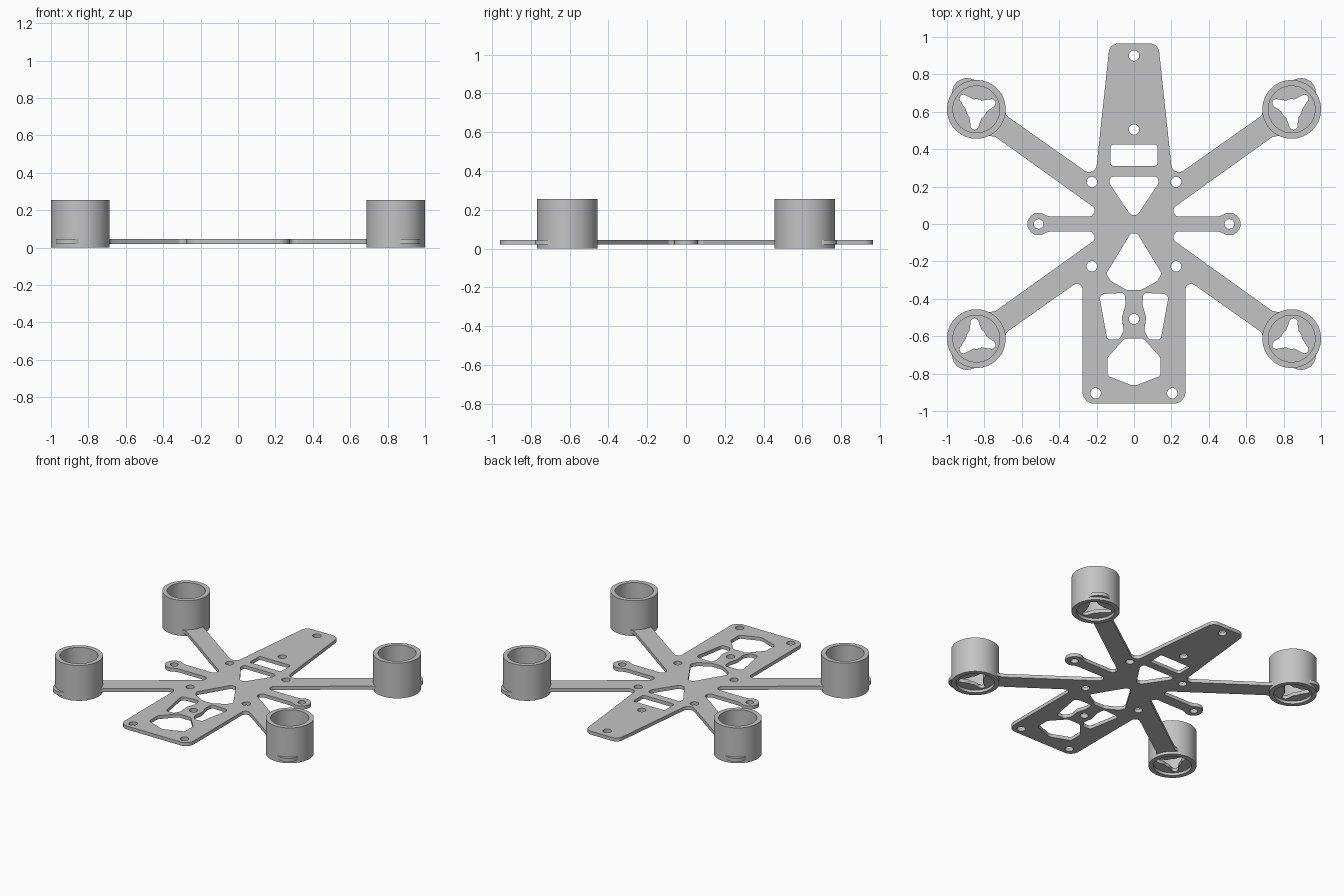
import bpy, bmesh, math
from mathutils import Vector

if "Cube" in bpy.data.objects:
    bpy.data.objects.remove(bpy.data.objects["Cube"])

grey = bpy.data.materials.new("carbon_grey")
grey.diffuse_color = (0.55, 0.55, 0.55, 1)
grey.use_nodes = True
grey.node_tree.nodes["Principled BSDF"].inputs["Base Color"].default_value = grey.diffuse_color

CX, CY = 0.843, 0.613          # motor cup centre
Z0, Z1 = 0.02, 0.045           # plate thickness range
MIRRORS = [(sx, sy) for sx in (1, -1) for sy in (1, -1)]


def arc(cx, cy, r, a0, a1, n):
    """Points on an arc, as (x, y, corner radius)."""
    return [(cx + r * math.cos(math.radians(a0 + (a1 - a0) * i / n)),
             cy + r * math.sin(math.radians(a0 + (a1 - a0) * i / n)), 0)
            for i in range(n + 1)]


def circle(x, y, r):
    return arc(x, y, r, 0, 345, 23)


def flip(points, sx, sy):
    return [(x * sx, y * sy, r) for x, y, r in points]


def symmetric(half):
    """Close a right-hand half outline with its mirror image."""
    return half + flip(half, -1, 1)[::-1]


def rounded(points, steps=6):
    """Round every corner that has a radius."""
    out, n = [], len(points)
    for i, (x, y, r) in enumerate(points):
        p = Vector((x, y))
        if r == 0:
            out.append(p)
            continue
        a = Vector(points[i - 1][:2]) - p
        b = Vector(points[(i + 1) % n][:2]) - p
        half = a.angle(b) / 2
        t = min(r / math.tan(half), 0.48 * a.length, 0.48 * b.length)
        a.normalize()
        b.normalize()
        rad = t * math.tan(half)
        c = p + (a + b).normalized() * (rad / math.sin(half))
        u, v = p + a * t - c, p + b * t - c
        out += [c + u.lerp(v, k / steps).normalized() * rad for k in range(steps + 1)]
    return out


def finish(obj):
    obj.data.materials.clear()
    obj.data.materials.append(grey)
    bpy.ops.object.select_all(action='DESELECT')
    obj.select_set(True)
    bpy.context.view_layer.objects.active = obj
    bpy.ops.object.shade_smooth_by_angle(angle=math.radians(35))


def plate(name, loops):
    """Flat plate from an outline and its holes."""
    cu = bpy.data.curves.new(name, 'CURVE')
    cu.dimensions, cu.fill_mode = '2D', 'BOTH'
    cu.extrude = (Z1 - Z0) / 2
    for loop in loops:
        pts = rounded(loop)
        s = cu.splines.new('POLY')
        s.points.add(len(pts) - 1)
        for sp, p in zip(s.points, pts):
            sp.co = (p.x, p.y, 0, 1)
        s.use_cyclic_u = True
    obj = bpy.data.objects.new(name, cu)
    bpy.context.collection.objects.link(obj)
    bpy.ops.object.select_all(action='DESELECT')
    obj.select_set(True)
    bpy.context.view_layer.objects.active = obj
    bpy.ops.object.convert(target='MESH')
    obj = bpy.context.object
    bm = bmesh.new()
    bm.from_mesh(obj.data)
    bmesh.ops.remove_doubles(bm, verts=bm.verts, dist=0.0001)
    bmesh.ops.translate(bm, verts=bm.verts, vec=(0, 0, (Z0 + Z1) / 2))
    bmesh.ops.recalc_face_normals(bm, faces=bm.faces)
    bm.to_mesh(obj.data)
    bm.free()
    finish(obj)


def cup(name, x, y):
    """Open tube that surrounds the arm end."""
    bm = bmesh.new()
    vs = [bm.verts.new(c) for c in ((0.157, 0, 0), (0.157, 0, 0.255),
                                    (0.125, 0, 0.255), (0.125, 0, 0))]
    es = [bm.edges.new((vs[i], vs[(i + 1) % 4])) for i in range(4)]
    bmesh.ops.spin(bm, geom=vs + es, cent=(0, 0, 0), axis=(0, 0, 1),
                   angle=math.tau, steps=72, use_duplicate=False)
    bmesh.ops.remove_doubles(bm, verts=bm.verts, dist=0.0001)
    bmesh.ops.recalc_face_normals(bm, faces=bm.faces)
    me = bpy.data.meshes.new(name)
    bm.to_mesh(me)
    bm.free()
    obj = bpy.data.objects.new(name, me)
    obj.location = (x, y, 0)
    bpy.context.collection.objects.link(obj)
    finish(obj)


# Arm end: upper edge, mount disc with outer tab, lower edge
arm = ([(0.679, 0.577, 0.04)] + arc(CX, CY, 0.14, 170, 110, 6)
       + arc(0.893, 0.70, 0.08, 140, -20, 14)
       + arc(CX, CY, 0.14, 10, -100, 10) + [(0.742, 0.467, 0.04)])

# Right half of the frame outline, from nose to tail
half = ([(0.13, 0.965, 0.05), (0.207, 0.245, 0.04)] + arm
        + [(0.146, 0.04, 0.03), (0.445, 0.04, 0.02)]
        + arc(0.51, 0, 0.06, 130, -130, 18)
        + [(0.445, -0.04, 0.02), (0.146, -0.04, 0.03)]
        + flip(arm, 1, -1)[::-1]
        + [(0.275, -0.292, 0.03), (0.275, -0.96, 0.06)])
loops = [symmetric(half)]

# Screw holes
loops += [circle(0, y, 0.028) for y in (0.9, 0.505, -0.508)]
for s in (1, -1):
    loops += [circle(s * x, y, r) for x, y, r in
              ((0.225, 0.225, 0.028), (0.225, -0.226, 0.028),
               (0.205, -0.905, 0.028), (0.51, 0, 0.026))]

# Central windows
loops += [symmetric(h) for h in (
    [(0.125, 0.425, 0.015), (0.125, 0.31, 0.015)],
    [(0.13, 0.253, 0.02), (0.13, 0.215, 0.03), (0.018, 0.048, 0.02)],
    [(0.018, -0.05, 0.02), (0.148, -0.265, 0.02), (0.125, -0.305, 0.02),
     (0.04, -0.352, 0.02)],
    [(0.05, -0.612, 0.03), (0.142, -0.715, 0.03), (0.142, -0.812, 0.02),
     (0.012, -0.862, 0.02)])]

# Side windows beside the rear boss
side = [(0.187, -0.375, 0.025), (0.05, -0.368, 0.02), (0.045, -0.43, 0.03),
        (0.065, -0.5, 0.05), (0.055, -0.57, 0.03), (0.08, -0.618, 0.02),
        (0.143, -0.618, 0.02)]
loops += [flip(side, s, 1) for s in (1, -1)]

# Three-lobed motor openings
trefoil = []
for a in (40, 158, 276):
    d = math.radians(a)
    trefoil += arc(CX + 0.088 * math.cos(d), CY + 0.088 * math.sin(d), 0.022,
                   a - 90, a + 90, 8)
    trefoil += arc(CX, CY, 0.055, a + 36, a + 82, 4)
loops += [flip(trefoil, sx, sy) for sx, sy in MIRRORS]

plate("frame_plate", loops)

# Motor cups
for sx, sy in MIRRORS:
    cup("motor_cup_%s_%s" % ("back" if sy > 0 else "front",
                             "right" if sx > 0 else "left"), sx * CX, sy * CY)
